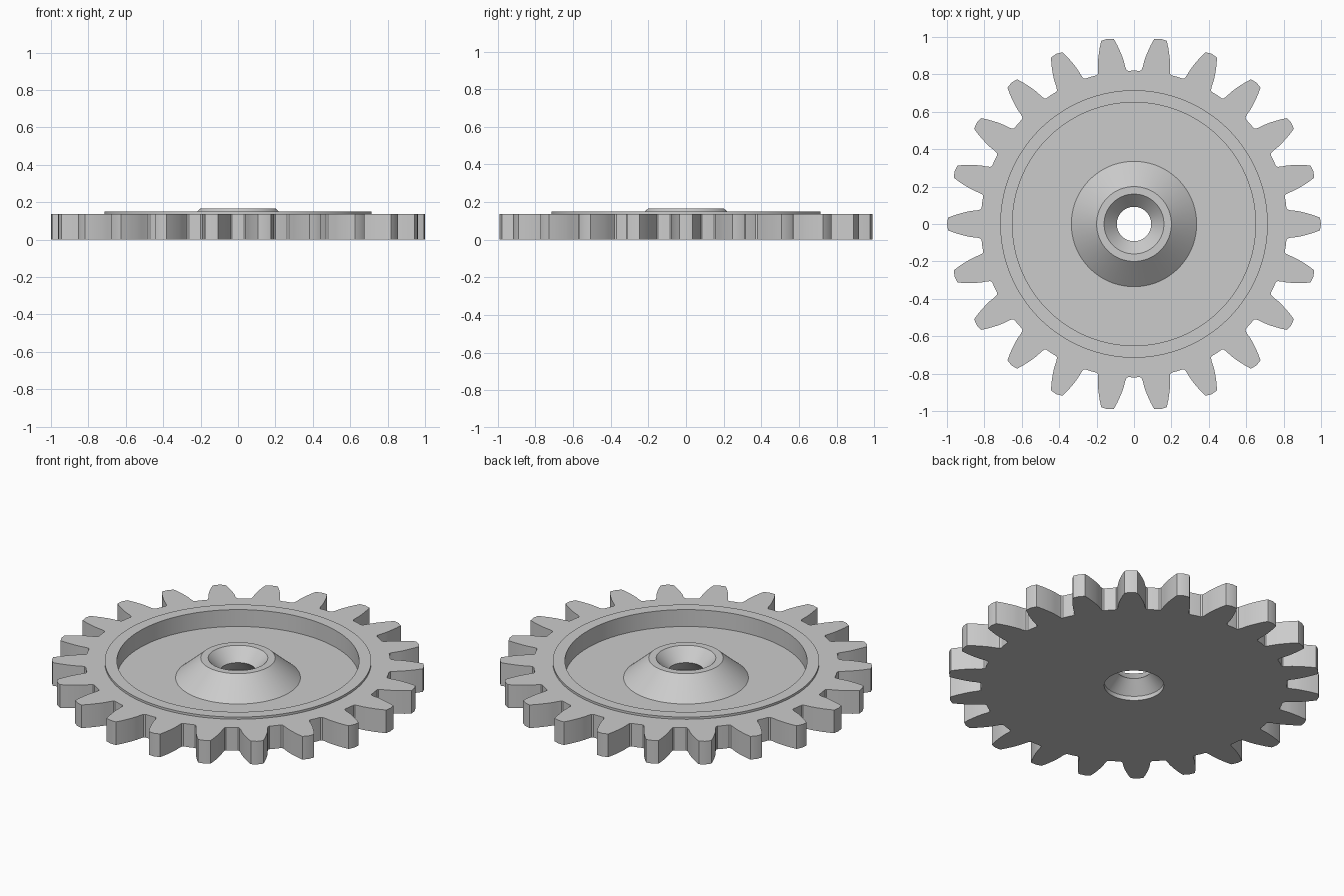
import bpy, bmesh
from math import atan2, cos, hypot, pi, radians, sin

cube = bpy.data.objects.get("Cube")
if cube:
    bpy.data.objects.remove(cube, do_unlink=True)

TEETH = 22
ROOT_RADIUS = 0.82
HEIGHT = 0.137

# Half a tooth from root fillet to tip: distance along the tooth, half width
FLANK = [(0.815, 0.085), (0.822, 0.077), (0.84, 0.073), (0.87, 0.070),
         (0.90, 0.064), (0.93, 0.056), (0.96, 0.047), (0.994, 0.034)]

# Revolved section, from the lower rim inwards, up the bore, and out to the upper rim
SECTION = [
    (0.16, 0), (0.16, 0.025), (0.092, 0.096), (0.16, 0.167),   # bore
    (0.20, 0.167), (0.335, 0.05),                              # hub cone
    (0.65, 0.05), (0.65, 0.15), (0.715, 0.15), (0.715, HEIGHT) # dish and raised rim
]


def gear_outline():
    """Polar points (angle, radius) around the toothed edge."""
    half = [(atan2(w, x), hypot(x, w)) for x, w in FLANK]
    tooth = [(-a, r) for a, r in half] + [(0, 1.0)] + half[::-1]
    tooth.append((pi / TEETH, ROOT_RADIUS))
    return [(a + 2 * pi * i / TEETH, r) for i in range(TEETH) for a, r in tooth]


def build_gear(name, material):
    bm = bmesh.new()
    columns = []
    for angle, outer in gear_outline():
        ring = [(outer, 0)] + SECTION + [(outer, HEIGHT)]
        columns.append([bm.verts.new((r * cos(angle), r * sin(angle), z))
                        for r, z in ring])
    # Join neighbouring columns into one closed body
    for i, a in enumerate(columns):
        b = columns[(i + 1) % len(columns)]
        for j in range(len(a)):
            k = (j + 1) % len(a)
            bm.faces.new((a[j], b[j], b[k], a[k]))
    bmesh.ops.recalc_face_normals(bm, faces=bm.faces[:])
    mesh = bpy.data.meshes.new(name)
    bm.to_mesh(mesh)
    bm.free()
    mesh.materials.append(material)
    obj = bpy.data.objects.new(name, mesh)
    bpy.context.collection.objects.link(obj)
    return obj


# Plain grey metal
grey = bpy.data.materials.new("grey")
grey.use_nodes = True
colour = (0.6, 0.6, 0.6, 1)
grey.diffuse_color = colour
grey.node_tree.nodes["Principled BSDF"].inputs["Base Color"].default_value = colour

# Toothed wheel with dished face and countersunk hub
gear = build_gear("gear_wheel", grey)
bpy.ops.object.select_all(action="DESELECT")
gear.select_set(True)
bpy.context.view_layer.objects.active = gear
bpy.ops.object.shade_smooth_by_angle(angle=radians(25))
